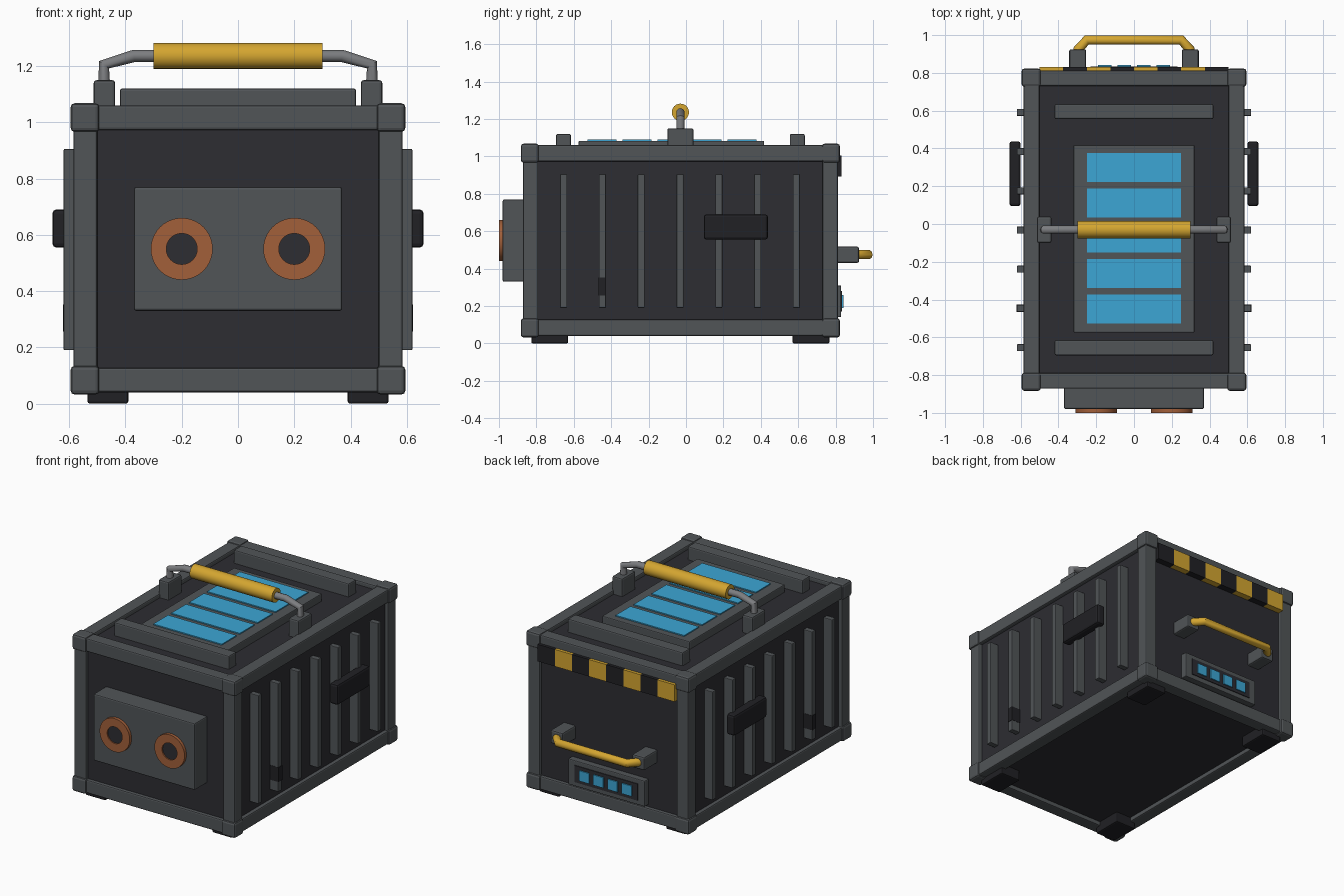
import bpy, bmesh, math
from mathutils import Matrix, Vector

if "Cube" in bpy.data.objects:
    bpy.data.objects.remove(bpy.data.objects["Cube"])


def mat(name, rgb):
    m = bpy.data.materials.new(name)
    m.diffuse_color = (*rgb, 1)
    m.use_nodes = True
    m.node_tree.nodes["Principled BSDF"].inputs["Base Color"].default_value = m.diffuse_color
    return m


FRAME = mat("frame_grey", (0.082, 0.09, 0.096))
BODY = mat("body_charcoal", (0.026, 0.026, 0.032))
BLACK = mat("rubber_black", (0.015, 0.015, 0.018))
STEEL = mat("steel_grey", (0.2, 0.205, 0.215))
YELLOW = mat("safety_yellow", (0.66, 0.38, 0.03))
BLUE = mat("cell_blue", (0.045, 0.38, 0.66))
COPPER = mat("copper", (0.36, 0.115, 0.042))


def finish(name, bm, m):
    bmesh.ops.recalc_face_normals(bm, faces=bm.faces)
    me = bpy.data.meshes.new(name)
    bm.to_mesh(me)
    bm.free()
    me.materials.append(m)
    ob = bpy.data.objects.new(name, me)
    bpy.context.collection.objects.link(ob)
    return ob


def smooth(ob):
    bpy.ops.object.select_all(action='DESELECT')
    ob.select_set(True)
    bpy.context.view_layer.objects.active = ob
    bpy.ops.object.shade_smooth_by_angle(angle=math.radians(40))


def box(name, x, y, z, m, bevel=0.0):
    """Box from (min, max) ranges, optionally bevelled."""
    bm = bmesh.new()
    size = Vector((x[1] - x[0], y[1] - y[0], z[1] - z[0]))
    mid = Vector((sum(x) / 2, sum(y) / 2, sum(z) / 2))
    bmesh.ops.create_cube(bm, size=1, matrix=Matrix.Translation(mid) @ Matrix.Diagonal((*size, 1)))
    if bevel:
        bmesh.ops.bevel(bm, geom=bm.edges[:], offset=bevel, segments=2, profile=0.5, affect='EDGES')
    return finish(name, bm, m)


def cylinder(name, center, r, length, axis, m, sides=32):
    bm = bmesh.new()
    rot = Matrix.Rotation(math.pi / 2, 4, axis)
    bmesh.ops.create_cone(bm, cap_ends=True, segments=sides, radius1=r, radius2=r, depth=length,
                          matrix=Matrix.Translation(center) @ rot)
    ob = finish(name, bm, m)
    smooth(ob)
    return ob


def ring(name, center, r_in, r_out, y0, y1, m, n=40):
    """Flat washer around the y axis."""
    bm = bmesh.new()
    rows = []
    for i in range(n):
        a = 2 * math.pi * i / n
        rows.append([bm.verts.new((center[0] + r * math.cos(a), y, center[1] + r * math.sin(a)))
                     for r, y in ((r_in, y0), (r_out, y0), (r_out, y1), (r_in, y1))])
    for i in range(n):
        a, b = rows[i], rows[(i + 1) % n]
        for k in range(4):
            bm.faces.new((a[k], a[(k + 1) % 4], b[(k + 1) % 4], b[k]))
    smooth(finish(name, bm, m))


def tube(name, pts, r, m):
    cu = bpy.data.curves.new(name, 'CURVE')
    cu.dimensions = '3D'
    cu.bevel_depth = r
    cu.bevel_resolution = 3
    cu.use_fill_caps = True
    sp = cu.splines.new('POLY')
    sp.points.add(len(pts) - 1)
    for p, c in zip(sp.points, pts):
        p.co = (*c, 1)
    cu.materials.append(m)
    ob = bpy.data.objects.new(name, cu)
    bpy.context.collection.objects.link(ob)
    bpy.ops.object.select_all(action='DESELECT')
    ob.select_set(True)
    bpy.context.view_layer.objects.active = ob
    bpy.ops.object.convert(target='MESH')
    smooth(bpy.context.object)


def span(c, h):
    return (c - h, c + h)


def ends(s, a, b):
    """Range a..b, mirrored when s is -1."""
    return (a, b) if s > 0 else (-b, -a)


CY, CZ = -0.03, 0.55   # case centre


def yr(s, a, b):
    return tuple(CY + v for v in ends(s, a, b))


def zr(s, a, b):
    return tuple(CZ + v for v in ends(s, a, b))


# Main case
box("case_body", (-0.56, 0.56), span(CY, 0.82), span(CZ, 0.483), BODY)

# Frame: beams in all three directions, corner blocks and feet
for a in (-1, 1):
    for b in (-1, 1):
        box("post", ends(a, 0.5, 0.585), yr(b, 0.76, 0.842), span(CZ, 0.46), FRAME, 0.008)
        box("side_beam", ends(a, 0.5, 0.585), span(CY, 0.8), zr(b, 0.423, 0.51), FRAME, 0.008)
        box("cross_beam", (-0.54, 0.54), yr(a, 0.76, 0.842), zr(b, 0.423, 0.51), FRAME, 0.008)
        box("foot", ends(a, 0.39, 0.535), yr(b, 0.6, 0.797), (0.0, 0.075), BLACK, 0.008)
        for c in (-1, 1):
            box("corner_block", ends(a, 0.493, 0.595), yr(b, 0.757, 0.853), zr(c, 0.416, 0.518),
                FRAME, 0.014)

# Side ribs, latch marks and side grips
for s in (-1, 1):
    for i in range(7):
        box("side_rib", ends(s, 0.55, 0.62), span(CY - 0.002 + (i - 3) * 0.2075, 0.0185),
            (0.19, 0.905), FRAME, 0.004)
    box("rib_slot", ends(s, 0.555, 0.623), span(-0.447, 0.02), (0.257, 0.353), BLACK)
    box("side_grip", ends(s, 0.6, 0.66), (0.095, 0.438), (0.555, 0.69), BLACK, 0.014)

# Front socket plate with two copper rings
box("socket_plate", (-0.37, 0.37), (-0.98, -0.845), (0.33, 0.77), FRAME, 0.008)
for s in (-1, 1):
    ring("copper_ring", (s * 0.2, 0.55), 0.055, 0.11, -1.0, -0.975, COPPER)
    cylinder("socket_hole", (s * 0.2, -0.98, 0.55), 0.056, 0.024, 'X', BODY)

# Lid: cross bars, cell tray and five cells
for s in (-1, 1):
    box("lid_bar", (-0.42, 0.42), yr(s, 0.585, 0.665), (1.02, 1.12), FRAME, 0.008)
box("cell_tray", (-0.32, 0.32), (-0.575, 0.418), (1.02, 1.083), FRAME, 0.006)
for i in range(5):
    box("power_cell", (-0.25, 0.25), span(-0.075 + (i - 2) * 0.187, 0.077), (1.08, 1.09), BLUE)

# Carry handle on top
for s in (-1, 1):
    box("handle_mount", ends(s, 0.437, 0.513), span(CY, 0.07), (1.02, 1.15), FRAME, 0.01)
tube("handle_tube", [(-0.476, CY, 1.12), (-0.476, CY, 1.205), (-0.37, CY, 1.236),
                     (0.37, CY, 1.236), (0.476, CY, 1.205), (0.476, CY, 1.12)], 0.022, STEEL)
cylinder("handle_grip", (0, CY, 1.236), 0.046, 0.6, 'Y', YELLOW, 24)

# Back warning strip of alternating blocks
for i in range(8):
    x = -0.5 + i * 0.125
    box("warning_block", (x, x + 0.125), (0.785, 0.832), (0.893, 1.005), BLACK if i % 2 else YELLOW)

# Back pull handle
for s in (-1, 1):
    box("pull_mount", ends(s, 0.253, 0.343), (0.78, 0.925), (0.43, 0.518), FRAME, 0.01)
tube("pull_bar", [(-0.3, 0.9, 0.475), (-0.295, 0.925, 0.475), (-0.25, 0.974, 0.475),
                  (0.25, 0.974, 0.475), (0.295, 0.925, 0.475), (0.3, 0.9, 0.475)], 0.026, YELLOW)

# Back display with four lit cells
box("display_frame", (-0.28, 0.28), (0.78, 0.83), (0.14, 0.31), FRAME, 0.006)
box("display_glass", (-0.23, 0.23), (0.826, 0.835), (0.17, 0.28), BODY)
for i in range(4):
    box("display_cell", span((i - 1.5) * 0.103, 0.036), (0.832, 0.842), (0.19, 0.258), BLUE)
